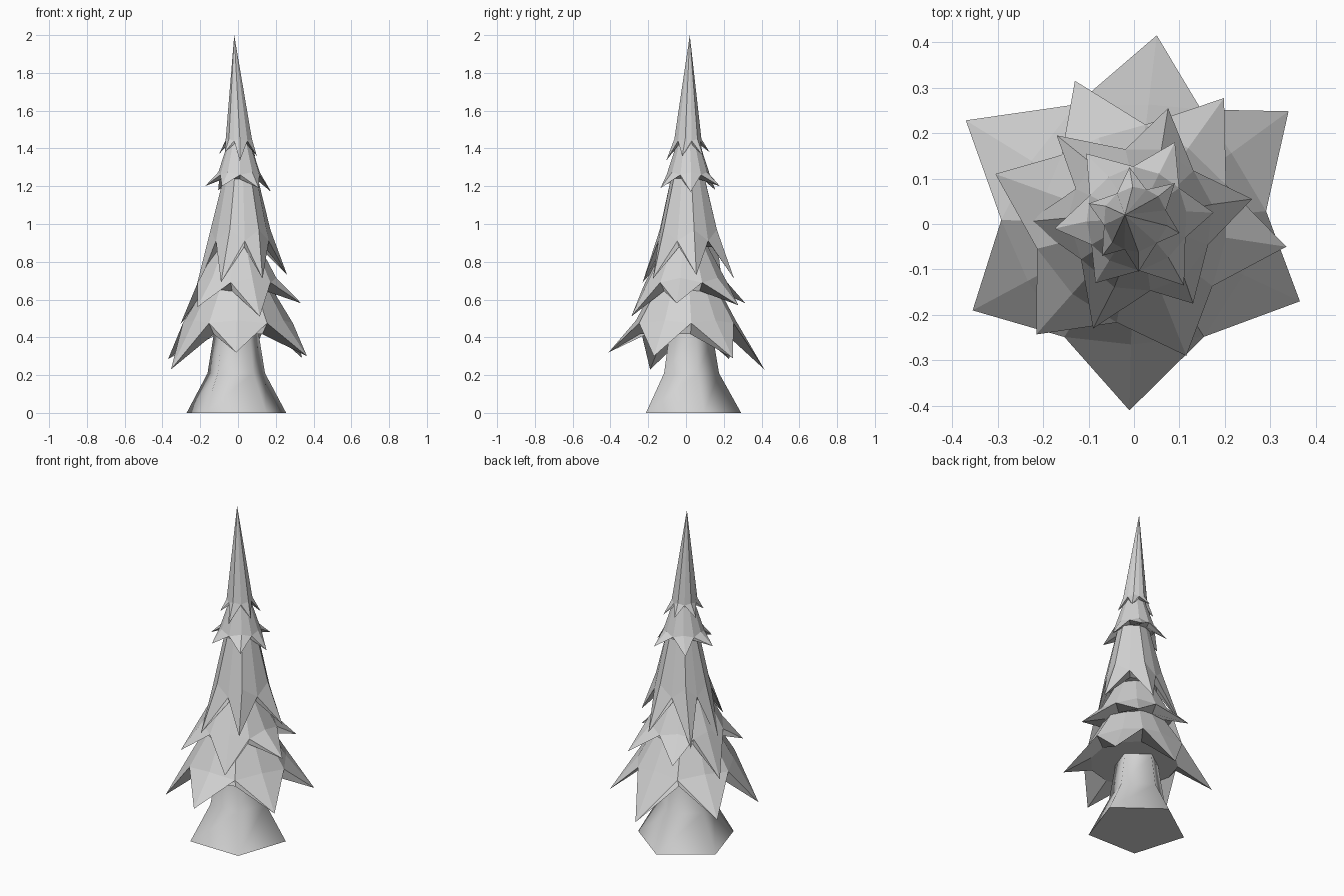
import bpy, bmesh
from math import sin, cos, atan2, pi, radians
from mathutils import Vector

cube = bpy.data.objects.get("Cube")
if cube:
    bpy.data.objects.remove(cube)

# Single mid grey for the whole tree
grey = bpy.data.materials.new("light_grey")
grey.use_nodes = True
COLOR = (0.65, 0.65, 0.65, 1)
grey.diffuse_color = COLOR
grey.node_tree.nodes["Principled BSDF"].inputs["Base Color"].default_value = COLOR


def finish(bm, name):
    bmesh.ops.recalc_face_normals(bm, faces=bm.faces)
    mesh = bpy.data.meshes.new(name)
    bm.to_mesh(mesh)
    bm.free()
    mesh.materials.append(grey)
    obj = bpy.data.objects.new(name, mesh)
    bpy.context.collection.objects.link(obj)
    return obj


def tier(name, tips, notch, shoulder, top, center=(0, 0)):
    """Star-shaped skirt: pointed tips, raised notches, body rising to a top."""
    bm = bmesh.new()
    tips = sorted((Vector(t) for t in tips), key=lambda t: atan2(t.y, t.x))
    angles = [atan2(t.y, t.x) for t in tips]
    n = len(tips)

    def polar(a, r, z):
        return bm.verts.new((center[0] + r * cos(a), center[1] + r * sin(a), z))

    rim, body, inner, upper = [], [], [], []
    for i in range(n):
        a = angles[i]
        b = a + ((angles[(i + 1) % n] - a) % (2 * pi)) / 2
        rim.append(bm.verts.new(tips[i]))
        body.append(polar(a, *shoulder))
        v = polar(b, *notch)
        rim.append(v)
        body.append(v)
        for ang in (a, b):
            inner.append(polar(ang, notch[0] * 0.84, notch[1] - 0.2 * notch[0]))
            if top[0] > 0:
                upper.append(polar(ang, *top))
    apex = None if upper else bm.verts.new((-.02, .02, top[1]))
    m = 2 * n
    for i in range(m):
        j = (i + 1) % m
        # Upper face of each point
        bm.faces.new((rim[i], rim[j], body[i if i % 2 == 0 else j]))
        # Body wall
        if apex:
            bm.faces.new((body[i], body[j], apex))
        else:
            bm.faces.new((body[i], body[j], upper[j], upper[i]))
        # Thick lip under the rim
        bm.faces.new((rim[j], rim[i], inner[i], inner[j]))
    bm.faces.new(inner)
    if upper:
        bm.faces.new(upper)
    return finish(bm, name)


# Branch tiers, from bottom to top
tier("bottom_branches",
     [(.05, .415, .23), (.34, .248, .29), (.365, -.17, .30),
      (-.01, -.41, .32), (-.355, -.19, .23), (-.37, .228, .285)],
     (.292, .475), (.265, .49), (.13, .74))
tier("lower_branches",
     [(-.13, .315, .58), (.198, .277, .57), (.335, -.05, .58),
      (.115, -.29, .51), (-.215, -.243, .56), (-.305, .11, .47)],
     (.22, .69), (.205, .715), (.09, .93))
tier("middle_branches",
     [(-.17, .195, .65), (.075, .255, .71), (.26, .055, .73),
      (.13, -.175, .71), (-.09, -.23, .69), (-.235, .005, .61)],
     (.158, .91), (.16, .97), (.08, 1.29), (.015, .01))
tier("upper_branches",
     [(-.105, .155, 1.18), (.09, .18, 1.2), (.175, .025, 1.17),
      (.11, -.135, 1.19), (-.085, -.13, 1.2), (-.175, -.01, 1.2)],
     (.115, 1.26), (.11, 1.275), (.05, 1.46), (.006, .012))
tier("spire",
     [(-.01, .125, 1.38), (.09, .09, 1.36), (.1, -.02, 1.36),
      (.01, -.105, 1.335), (-.07, -.07, 1.38), (-.1, .045, 1.37)],
     (.07, 1.44), (.072, 1.45), (0, 2.0), (.003, .01))

# Five-sided flared trunk with soft sides and a flat base
bm = bmesh.new()
rings = []
for r, z in ((.277, 0), (.16, .21), (.128, .4), (.12, .6)):
    rings.append([bm.verts.new((-.01 + r * cos(a), .015 + r * sin(a), z))
                  for a in (radians(-55 + 72 * k) for k in range(5))])
for low, high in zip(rings, rings[1:]):
    for k in range(5):
        j = (k + 1) % 5
        bm.faces.new((low[k], low[j], high[j], high[k])).smooth = True
bm.faces.new(rings[0])
bm.faces.new(rings[-1])
for e in bm.edges:
    e.smooth = not any(len(f.verts) == 5 for f in e.link_faces)
finish(bm, "trunk")
